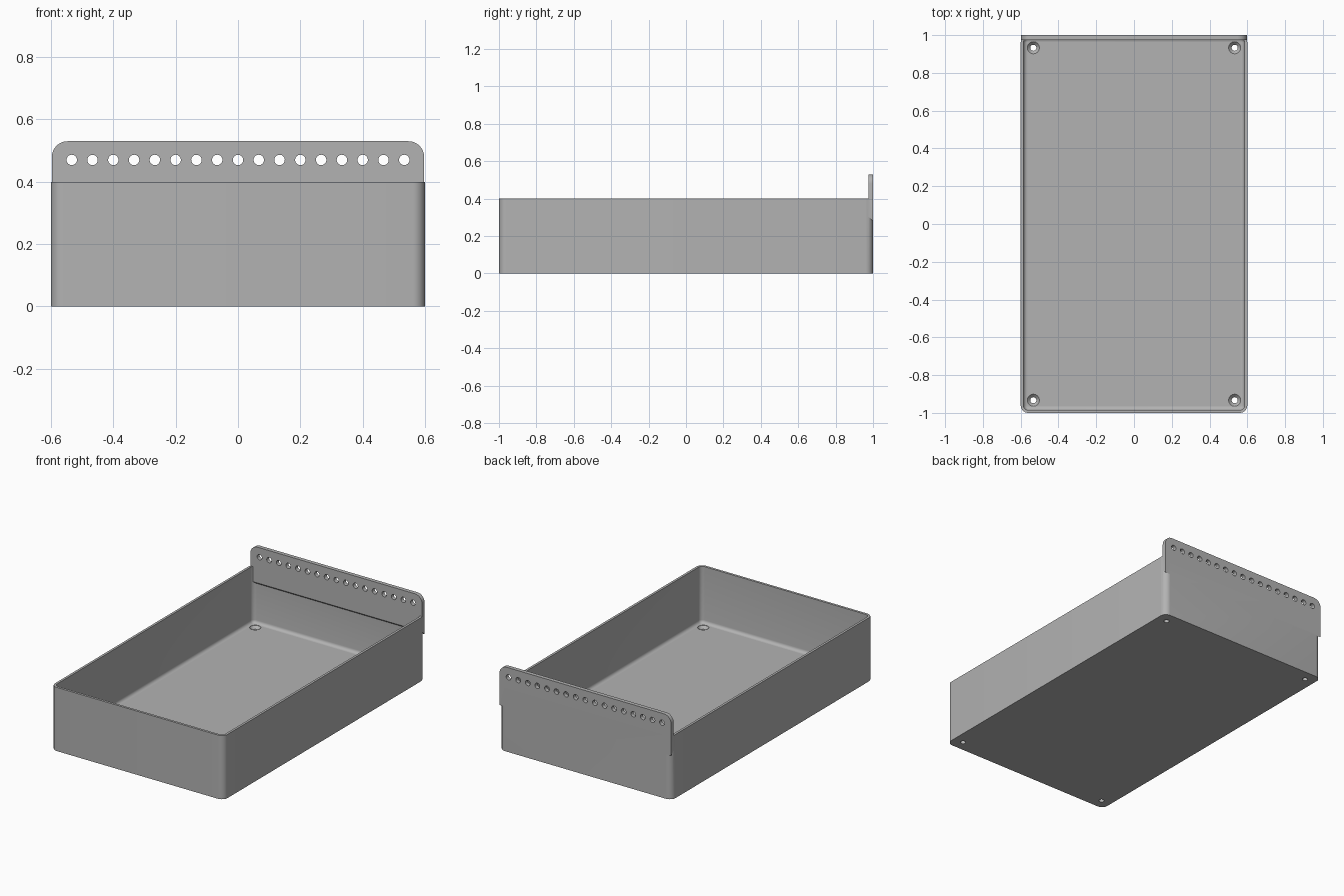
import bpy, bmesh
from math import cos, sin, pi, radians

if "Cube" in bpy.data.objects:
    bpy.data.objects.remove(bpy.data.objects["Cube"], do_unlink=True)

W, L, H = 0.6, 1.0, 0.4            # half width, half length, wall height
WALL, FLOOR, R, FILLET = 0.015, 0.045, 0.04, 0.02

grey = bpy.data.materials.new("plain grey")
grey.use_nodes = True
colour = (0.45, 0.45, 0.45, 1)
grey.diffuse_color = colour
grey.node_tree.nodes["Principled BSDF"].inputs["Base Color"].default_value = colour


def arc(cx, cy, r, start, steps=8):
    """Quarter circle of points, counter-clockwise."""
    return [(cx + r * cos(start + i * pi / 2 / steps),
             cy + r * sin(start + i * pi / 2 / steps)) for i in range(steps + 1)]


def rounded_ring(inset, z):
    r = R - inset
    w, l = W - R, L - R
    pts = arc(w, l, r, 0) + arc(-w, l, r, pi / 2) + arc(-w, -l, r, pi) + arc(w, -l, r, 1.5 * pi)
    return [(x, y, z) for x, y in pts]


def loft(name, rings):
    """Closed solid through matching rings of points, capped at both ends."""
    bm = bmesh.new()
    loops = [[bm.verts.new(p) for p in ring] for ring in rings]
    n = len(loops[0])
    for a, b in zip(loops, loops[1:]):
        for i in range(n):
            j = (i + 1) % n
            bm.faces.new((a[i], a[j], b[j], b[i]))
    bm.faces.new(loops[0][::-1])
    bm.faces.new(loops[-1])
    bmesh.ops.recalc_face_normals(bm, faces=bm.faces)
    mesh = bpy.data.meshes.new(name)
    bm.to_mesh(mesh)
    bm.free()
    mesh.materials.append(grey)
    obj = bpy.data.objects.new(name, mesh)
    bpy.context.collection.objects.link(obj)
    return obj


def circle(r, n=32):
    return [(r * cos(2 * pi * i / n), r * sin(2 * pi * i / n)) for i in range(n)]


def cut(target, tool, operation):
    mod = target.modifiers.new(tool.name, 'BOOLEAN')
    mod.operation, mod.solver, mod.object = operation, 'EXACT', tool
    bpy.ops.object.select_all(action='DESELECT')
    bpy.context.view_layer.objects.active = target
    target.select_set(True)
    bpy.ops.object.modifier_apply(modifier=mod.name)
    bpy.data.objects.remove(tool, do_unlink=True)


# Open tray with rounded corners and a fillet around the floor
rings = [rounded_ring(0, 0), rounded_ring(0, H), rounded_ring(WALL, H)]
for i in range(6):
    a = i * pi / 10
    rings.append(rounded_ring(WALL + FILLET * (1 - cos(a)), FLOOR + FILLET * (1 - sin(a))))
tray = loft("tray", rings)

# Hanging strip on the back wall, its lower edge sloping down to the rear
SW, TOP, LOW, THICK, CORNER = 0.597, 0.53, 0.28, 0.025, 0.05
outline = [(-SW, LOW), (SW, LOW)]
outline += arc(SW - CORNER, TOP - CORNER, CORNER, 0)
outline += arc(CORNER - SW, TOP - CORNER, CORNER, pi / 2)
back = [(x, L, z) for x, z in outline]
front = [(x, L - THICK, z + (THICK if z == LOW else 0)) for x, z in outline]
strip = loft("hanging_strip", [back, front])
cut(tray, strip, 'UNION')

# Row of hanging holes
for i in range(17):
    x = (i - 8) / 15
    cut(tray, loft("hanging_hole", [[(x + a, y, 0.47 + b) for a, b in circle(0.0167)]
                                    for y in (0.9, 1.1)]), 'DIFFERENCE')

# Countersunk screw holes in the floor corners
for sx in (-1, 1):
    for sy in (-1, 1):
        steps = [(0.016, -0.05), (0.016, FLOOR - 0.018), (0.032, FLOOR - 0.002), (0.032, FLOOR + 0.01)]
        cut(tray, loft("screw_hole", [[(sx * 0.533 + a, sy * 0.933 + b, z) for a, b in circle(r)]
                                      for r, z in steps]), 'DIFFERENCE')

bpy.ops.object.shade_smooth_by_angle(angle=radians(30))
